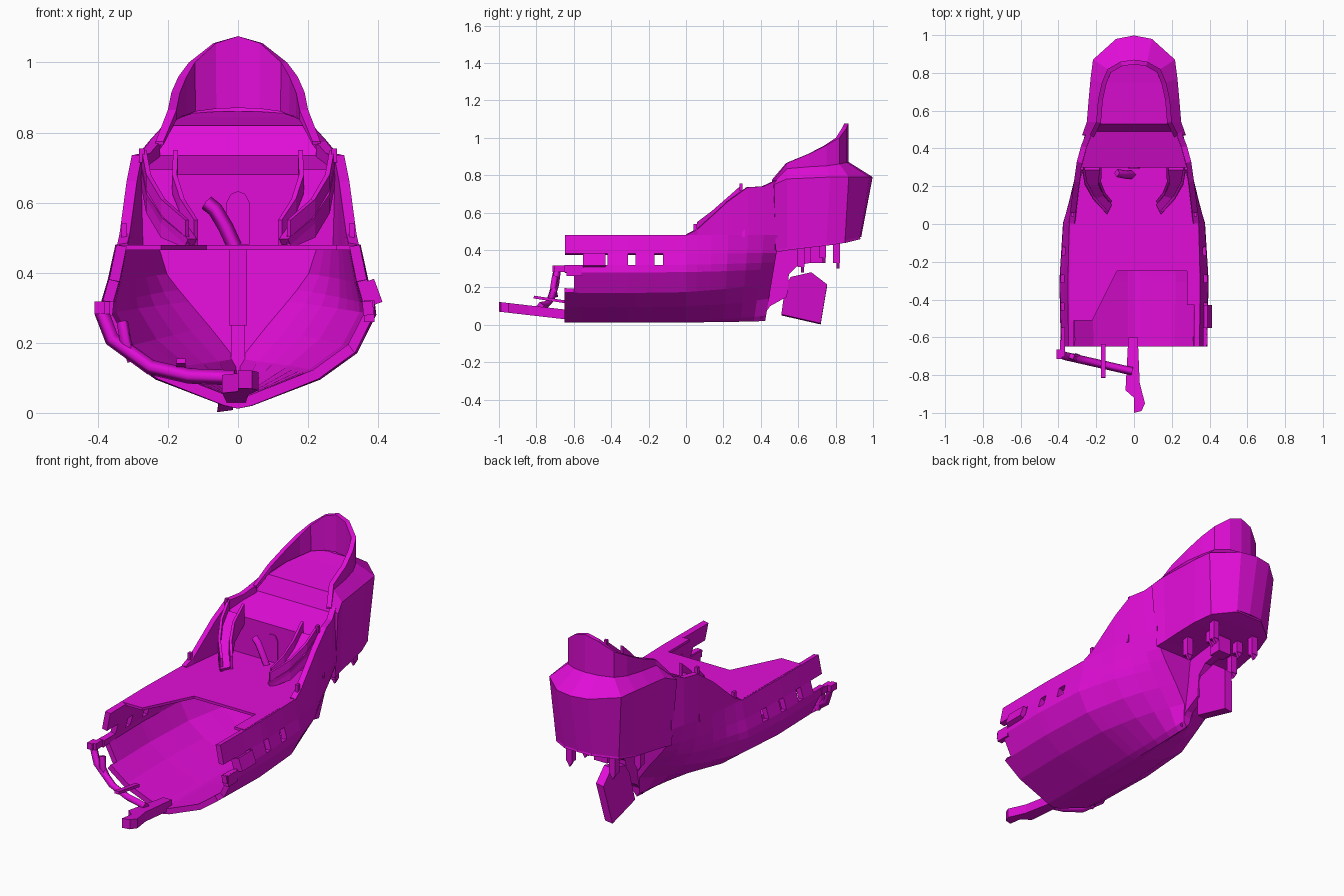
import bpy, bmesh
from mathutils import Vector

if "Cube" in bpy.data.objects:
    bpy.data.objects.remove(bpy.data.objects["Cube"])

mat = bpy.data.materials.new("magenta")
mat.diffuse_color = (0.75, 0.004, 0.68, 1)
mat.use_nodes = True
mat.node_tree.nodes["Principled BSDF"].inputs["Base Color"].default_value = mat.diffuse_color


def finish(name, bm, thick=0, mirror=False, solid=True):
    me = bpy.data.meshes.new(name)
    if solid:
        bmesh.ops.recalc_face_normals(bm, faces=bm.faces)
    bm.to_mesh(me)
    bm.free()
    ob = bpy.data.objects.new(name, me)
    bpy.context.collection.objects.link(ob)
    me.materials.append(mat)
    if mirror:
        ob.modifiers.new("Mirror", 'MIRROR').use_clip = True
    if thick:
        s = ob.modifiers.new("Solidify", 'SOLIDIFY')
        s.thickness, s.offset = thick, -1
    return ob


def grid(name, rows, thick, skip=None):
    """Right-hand half surface from rows of points, mirrored and thickened inward."""
    bm = bmesh.new()
    vs = [[bm.verts.new(p) for p in r] for r in rows]
    for i in range(len(rows) - 1):
        for j in range(len(rows[0]) - 1):
            if not (skip and skip(i, j)):
                bm.faces.new((vs[i][j], vs[i + 1][j], vs[i + 1][j + 1], vs[i][j + 1]))
    bm.normal_update()
    if sum(f.normal.x * f.calc_area() for f in bm.faces) < 0:
        bmesh.ops.reverse_faces(bm, faces=bm.faces)
    bmesh.ops.delete(bm, geom=[v for v in bm.verts if not v.link_faces], context='VERTS')
    return finish(name, bm, thick, True, False)


def slab(name, pts, vec, mirror=False):
    """Polygon extruded along a vector."""
    bm = bmesh.new()
    f = bm.faces.new([bm.verts.new(p) for p in pts])
    new = bmesh.ops.extrude_face_region(bm, geom=[f], use_keep_orig=True)["geom"]
    bmesh.ops.translate(bm, verts=[v for v in new if isinstance(v, bmesh.types.BMVert)], vec=vec)
    return finish(name, bm, 0, mirror)


def box(name, c, s, rot=None, mirror=False):
    bm = bmesh.new()
    bmesh.ops.create_cube(bm, size=1)
    for v in bm.verts:
        v.co = Vector([v.co[k] * s[k] for k in range(3)])
        if mirror:
            v.co += Vector(c)
    ob = finish(name, bm, 0, mirror)
    if not mirror:
        ob.location = c
    if rot:
        ob.rotation_euler = rot
    return ob


def beam(name, pts, r):
    cu = bpy.data.curves.new(name, 'CURVE')
    cu.dimensions = '3D'
    cu.bevel_depth, cu.bevel_resolution, cu.use_fill_caps = r, 0, True
    sp = cu.splines.new('POLY')
    sp.points.add(len(pts) - 1)
    for p, q in zip(sp.points, pts):
        p.co = (*q, 1)
    ob = bpy.data.objects.new(name, cu)
    bpy.context.collection.objects.link(ob)
    cu.materials.append(mat)


def lerp(table, y):
    for (a, u), (b, v) in zip(table, table[1:]):
        if y <= b:
            return u + (v - u) * max(0, (y - a) / (b - a))
    return table[-1][1]


# hull: front section blends into a narrow V at the stern
front = [(0, .012), (.04, .02), (.235, .095), (.34, .17), (.395, .28), (.39, .32), (.372, .38), (.35, .48)]
back = [(0, .02), (.02, .05), (.03, .14), (.10, .23), (.16, .30), (.19, .335), (.225, .385), (.255, .48)]
blend = [(-.65, .03), (-.3, 0), (0, .08), (.2, .36), (.33, .66), (.42, 1)]
rim = [(0, .48), (.05, .51), (.12, .58), (.2, .66), (.29, .735), (.36, .74), (.42, .775)]
rim_x = [(0, .345), (.2, .318), (.29, .303), (.36, .28), (.42, .25)]
ys = [-.65, -.6, -.55, -.46, -.42, -.31, -.27, -.17, -.125, 0, .05, .12, .2, .29, .36, .42]
rows = []
for y in ys:
    t = lerp(blend, y)
    row = [(a + (c - a) * t, y + .07 * t * min(1, z1 / .42), b + (d - b) * t)
           for (a, b), (c, d), z1 in zip(front, back, [p[1] for p in back])]
    rows.append(row + [(lerp(rim_x, y), y + .07 * t, lerp(rim, y))])


def broken(i, j):
    start = {3: -.6, 5: -.55}.get(j, -.65)
    gunport = j == 5 and i in (3, 5, 7)
    return ys[i] < start or gunport or (j == 7 and ys[i] < 0)


grid("hull", rows, .03, broken)

# closing wall, skeg and inner post at the stern
end = [Vector(p) for p in rows[-1][:8]]
slab("stern_bulkhead", end + [Vector((-p.x, p.y, p.z)) for p in reversed(end[1:])], (0, -.015, 0))
slab("skeg", [(-.02, y, z) for y, z in ((.40, .03), (.45, .10), (.54, .15), (.55, .27), (.60, .32),
                                       (.72, .34), (.72, .44), (.45, .44))], (.04, 0, 0))
box("inner_post", (0, .42, .36), (.05, .04, .22))

# stern castle body
xy = [(.235, .47), (.20, .54), (.19, .66), (.17, .75), (.14, .82), (.07, .86), (0, .87)]
base = [(x, y, z) for (x, y), z in zip(xy, (.765, .835, .845, .85, .86, .868, .87))]
hood = [(x, y, z) for (x, y), z in zip(xy, (.775, .865, .915, .96, 1.0, 1.055, 1.075))]
shoulder = [(.275, .47, .75), (.25, .54, .78), (.24, .66, .785), (.23, .77, .79),
            (.217, .87, .79), (.095, .98, .79), (0, .998, .79)]
under = [(.25, .48, .40), (.24, .54, .41), (.23, .66, .425), (.22, .75, .435),
         (.19, .85, .45), (.08, .93, .47), (0, .937, .47)]
grid("stern_castle", [under, shoulder, base], .02)
grid("stern_hood", [base, hood], .025)
grid("castle_underside", [[(0, p[1], p[2]) for p in under[:-1]], under[:-1]], .012)
grid("castle_underside_tip", [[(0, .85, .45), (0, .937, .47)], [(.19, .85, .45), (.08, .93, .47)]], .012)

# main deck with splintered front edge
deck = [(.27, .30), (.30, .2), (.335, 0), (.34, -.43), (.28, -.43), (.28, -.25), (-.09, -.25),
        (-.22, -.51), (-.34, -.51), (-.335, 0), (-.30, .2), (-.27, .30)]
slab("main_deck", [(x, y, .465) for x, y in deck], (0, 0, .014))

# raised decks and cabin wall
steps = [(.29, .30, .68), (.235, .49, .735), (.20, .53, .82), (.18, .66, .835), (.16, .75, .845),
         (.13, .82, .855), (.06, .85, .86)]
grid("raised_decks", [[(0, y, z) for x, y, z in steps], steps], .012)
slab("cabin_wall", [(-.305, .30, .47), (.305, .30, .47), (.28, .30, .68), (-.28, .30, .68)], (0, .015, 0))
slab("cabin_door", [(-.033, .295, .48), (.033, .295, .48), (.033, .295, .60), (.02, .295, .625),
                    (0, .295, .633), (-.02, .295, .625), (-.033, .295, .60)], (0, .01, 0))
beam("bent_stump", [(-.01, .26, .475), (-.035, .26, .53), (-.065, .265, .58), (-.09, .27, .60)], .022)

# curved side stairs with rails
outer = [(.275, .30, .68), (.262, .22, .61), (.22, .14, .54), (.15, .06, .48)]
inner = [(.185, .30, .68), (.188, .22, .61), (.165, .16, .54), (.125, .11, .48)]
grid("stairs", [inner, outer], .02)
for label, path in (("outer", outer), ("inner", inner)):
    grid(label + "_stair_rail", [[(x, y, max(.47, z - .04)) for x, y, z in path],
                                 [(x, y, z + .07) for x, y, z in path]], .014)

# pegs on the rail
box("rail_peg", (.275, .295, .735), (.016, .016, .04), mirror=True)
box("low_rail_peg", (.325, .05, .52), (.016, .02, .04), mirror=True)

# hanging brackets below the counter
for x, y, low in ((.15, .615, .28), (.09, .73, .33), (.13, .805, .30)):
    slab("bracket", [(x - .018, y - .018, .45), (x + .018, y - .018, .45),
                     (x + .018, y + .018, .45), (x - .018, y + .018, .45)], (0, 0, low + .03 - .45), True)
    slab("bracket_tip", [(x - .018, y, low + .03), (x, y, low), (x + .018, y, low + .03)],
         (0, .015, 0), True)
box("rudder_mount", (0, .70, .38), (.08, .07, .10))

# loose tilted rudder
slab("rudder", [(x, y, z) for x, y, z in ((-.05, .51, .05), (-.03, .53, .20), (-.025, .56, .25),
     (-.02, .67, .275), (-.03, .755, .21), (-.06, .72, .002))], (.045, 0, .006))

# broken keel reaching forward
keel = [(-.03, -.60), (.02, -.60), (.03, -.84), (.058, -.95), (.04, -.99), (0, -1.0), (0, -.92), (-.045, -.88)]
slab("broken_keel", [(x, y, .03 + .115 * (-.65 - y)) for x, y in keel], (0, 0, .052))

# loose rib, stick and splintered planks
beam("loose_rib", [(-.39, -.69, .29), (-.36, -.70, .21), (-.25, -.725, .13), (-.14, -.75, .105),
                   (-.01, -.78, .10)], .022)
box("rib_end", (-.395, -.69, .30), (.03, .05, .035))
box("loose_stick", (-.163, -.725, .135), (.025, .18, .015), (-.15, 0, 0))
beam("stick_post", [(-.30, -.70, .15), (-.32, -.71, .20), (-.33, -.70, .26)], .018)
box("left_plank", (-.378, -.66, .30), (.025, .09, .035))
box("right_plank", (.387, -.49, .345), (.028, .12, .07), (0, -.35, 0))
box("right_plank_stub", (.375, -.60, .29), (.03, .08, .06))
